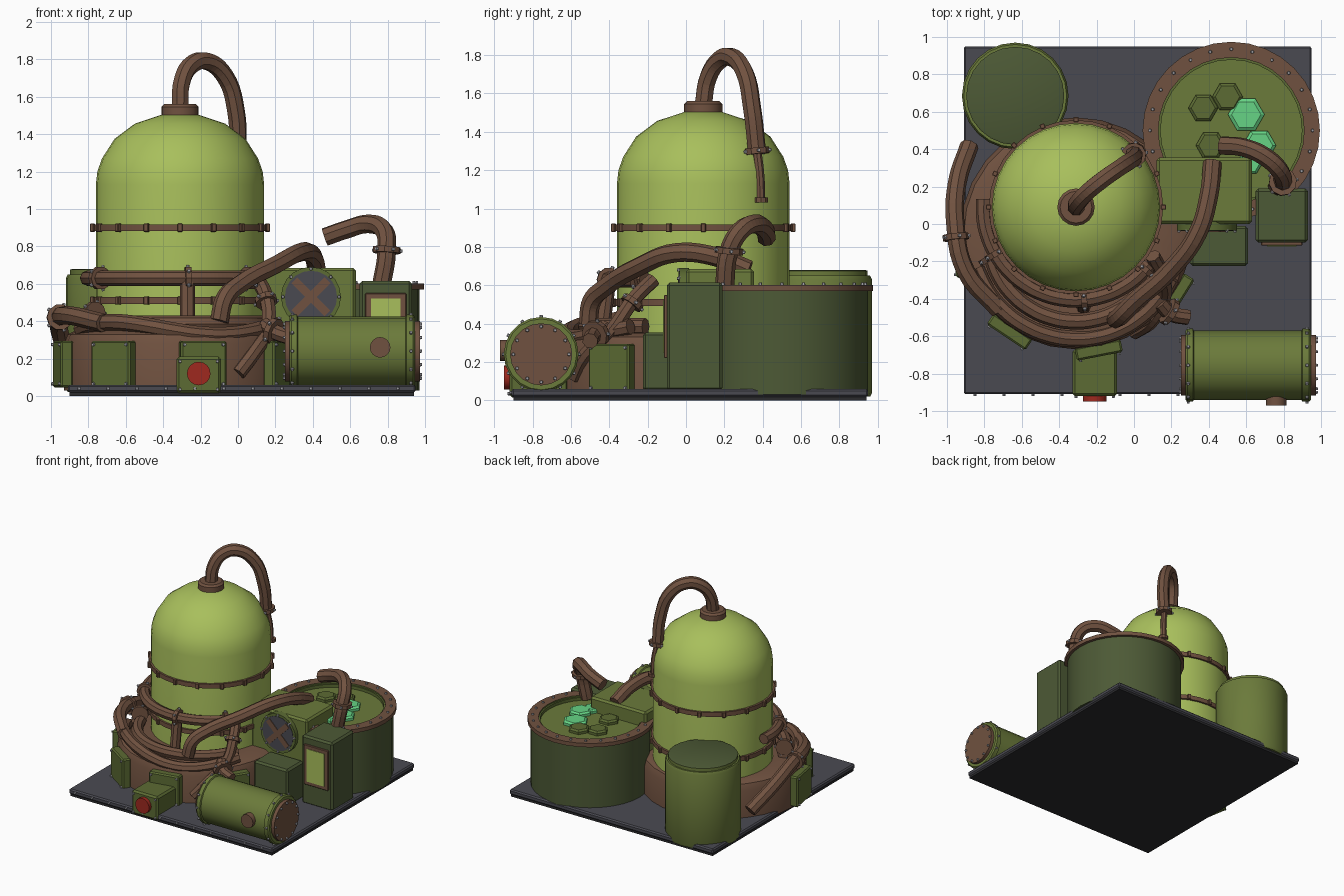
import bpy, bmesh, math
from mathutils import Vector, Matrix

if "Cube" in bpy.data.objects:
    bpy.data.objects.remove(bpy.data.objects["Cube"])


def material(name, r, g, b):
    m = bpy.data.materials.new(name)
    m.diffuse_color = [((c + .055) / 1.055) ** 2.4 for c in (r, g, b)] + [1]
    m.use_nodes = True
    m.node_tree.nodes["Principled BSDF"].inputs["Base Color"].default_value = m.diffuse_color
    return m


LIME = material("lime", .66, .75, .36)
MOSS = material("moss green", .42, .48, .23)
DARK = material("dark green", .30, .35, .21)
TRIM = material("olive trim", .36, .42, .20)
BROWN = material("brown", .44, .32, .25)
GREY = material("slate", .29, .29, .32)
STEEL = material("steel", .62, .62, .64)
RED = material("red", .62, .16, .12)
MINT = material("mint", .40, .83, .52)
BLACK = material("underside", .17, .17, .18)


def finish(name, bm, mats, smooth=False):
    me = bpy.data.meshes.new(name)
    bmesh.ops.recalc_face_normals(bm, faces=bm.faces)
    bm.to_mesh(me)
    bm.free()
    for m in (mats if isinstance(mats, list) else [mats]):
        me.materials.append(m)
    ob = bpy.data.objects.new(name, me)
    bpy.context.collection.objects.link(ob)
    if smooth:
        bpy.context.view_layer.objects.active = ob
        ob.select_set(True)
        bpy.ops.object.shade_smooth_by_angle(angle=math.radians(33))
        ob.select_set(False)
    return ob


def frame(pos, direction):
    return Matrix.Translation(pos) @ Vector(direction).to_track_quat('Z', 'Y').to_matrix().to_4x4()


def box(name, lo, hi, mat, bevel=.012, yaw=0):
    lo, hi = Vector(lo), Vector(hi)
    mtx = Matrix.Translation((lo + hi) / 2) @ Matrix.Rotation(yaw, 4, 'Z') @ Matrix.Diagonal((*(hi - lo), 1))
    bm = bmesh.new()
    bmesh.ops.create_cube(bm, size=1, matrix=mtx)
    if bevel:
        bmesh.ops.bevel(bm, geom=bm.edges[:], offset=bevel, segments=1, affect='EDGES')
    return finish(name, bm, mat)


def lathe(name, profile, pos, mats, sides=32, axis=(0, 0, 1), smooth=True, index=None):
    """Revolve (radius, height) points; index gives the material of each span."""
    bm = bmesh.new()
    rings = [[bm.verts.new((r * math.cos(k * math.tau / sides), r * math.sin(k * math.tau / sides), z))
              for k in range(sides)] for r, z in profile]
    for i in range(len(rings) - 1):
        for k in range(sides):
            n = (k + 1) % sides
            f = bm.faces.new((rings[i][k], rings[i][n], rings[i + 1][n], rings[i + 1][k]))
            f.material_index = index[i] if index else 0
    bm.faces.new(rings[0][::-1])
    bm.faces.new(rings[-1]).material_index = index[-1] if index else 0
    bm.transform(frame(pos, axis))
    return finish(name, bm, mats, smooth)


def disc(name, pos, r, depth, mat, axis=(0, 0, 1), sides=16):
    return lathe(name, [(r, -depth / 2), (r, depth / 2)], pos, mat, sides, axis)


def bolts(name, points, axis_of, size=.011):
    bm = bmesh.new()
    for p in points:
        bmesh.ops.create_cone(bm, cap_ends=True, segments=6, radius1=size, radius2=size * .7,
                              depth=size * 1.6, matrix=frame(p, axis_of(Vector(p))))
    return finish(name, bm, STEEL)


def pipe(name, pts, r=.046, mat=BROWN):
    cu = bpy.data.curves.new(name, 'CURVE')
    cu.dimensions = '3D'
    cu.bevel_depth, cu.bevel_resolution, cu.use_fill_caps, cu.resolution_u = r, 2, True, 5
    sp = cu.splines.new('BEZIER')
    sp.bezier_points.add(len(pts) - 1)
    for b, p in zip(sp.bezier_points, pts):
        b.co = p
        b.handle_left_type = b.handle_right_type = 'AUTO'
    tmp = bpy.data.objects.new(name + "_path", cu)
    bpy.context.collection.objects.link(tmp)
    me = bpy.data.meshes.new_from_object(tmp.evaluated_get(bpy.context.evaluated_depsgraph_get()))
    bpy.data.objects.remove(tmp)
    for f in me.polygons:
        f.use_smooth = False
        f.material_index = 0
    me.materials.clear()
    me.materials.append(mat)
    bpy.context.collection.objects.link(bpy.data.objects.new(name, me))


def flange(name, pos, axis, r=.066):
    disc(name, pos, r, .032, BROWN, axis, 10)
    m = frame(pos, axis)
    pts = [m @ Vector((r * math.cos(a), r * math.sin(a), 0)) for a in [k * math.tau / 5 for k in range(5)]]
    bolts(name + "_bolts", pts, lambda p: p - Vector(pos), .012)


def ring(c, r, z, a0, a1, n):
    step = math.radians(a1 - a0) / n
    return [(c[0] + r * math.cos(math.radians(a0) + i * step),
             c[1] + r * math.sin(math.radians(a0) + i * step), z) for i in range(n + 1)]


UP = lambda p: Vector((0, 0, 1))
FRONT = lambda p: Vector((0, -1, 0))

# floor plate
box("floor_underside", (-.90, -.90, 0), (.94, .94, .022), BLACK, 0)
box("floor_plate", (-.91, -.91, .018), (.95, .95, .06), GREY, .01)
bolts("floor_bolts", [(-.85 + i * .155, -.912, .04) for i in range(12)], FRONT)

# round plinth with service panels
D, P = (-.31, .09), (-.31, -.05)
lathe("plinth", [(.62, .03), (.62, .28), (.60, .33), (.56, .35), (.40, .35)], (*P, 0), BROWN, 28)
for i, deg in enumerate((-32, -79, -124, -170)):
    a = math.radians(deg)
    u, t = Vector((math.cos(a), math.sin(a), 0)), Vector((-math.sin(a), math.cos(a), 0))
    c = Vector((*P, .17)) + u * .635
    h = Vector((.035, .125, .125))
    box(f"service_panel_{i}", c - h, c + h, TRIM, .01, a)
    bolts(f"service_panel_bolts_{i}", [c + u * .037 + t * s * .105 + Vector((0, 0, v * .105))
                                       for s in (-1, 1) for v in (-1, 1)], lambda p, u=u: u)

# domed boiler
lathe("boiler", [(.45, .3), (.45, 1.13), (.442, 1.2), (.417, 1.27), (.35, 1.375), (.24, 1.457), (.10, 1.503)],
      (*D, 0), LIME, 32)
lathe("boiler_cap", [(.10, 1.49), (.10, 1.545), (.085, 1.56), (.06, 1.56)], (*D, 0), BROWN, 16)
for z in (.51, .90):
    lathe(f"boiler_band_{z}", [(.44, z - .018), (.466, z - .018), (.466, z + .018), (.44, z + .018)], (*D, 0), BROWN)
    for i, p in enumerate(ring(D, .468, z, 0, 337.5, 15)):
        q = Vector(p)
        h = Vector((.013, .013, .022))
        box(f"band_lug_{z}_{i}", q - h, q + h, BROWN, .003, i * math.tau / 16)

# chimney pipe from the cap
pipe("top_pipe", [(-.31, .09, 1.54), (-.30, .115, 1.68), (-.25, .17, 1.77), (-.17, .235, 1.79),
                  (-.07, .305, 1.71), (-.01, .345, 1.52), (.0, .37, 1.30)], .048)
pipe("top_pipe_tail", [(0, .37, 1.30), (.02, .385, 1.17), (.025, .39, 1.04)], .024)
flange("top_pipe_flange", (0, .37, 1.30), (.05, .1, -1))
disc("top_pipe_tip", (.025, .39, 1.045), .04, .025, BROWN, sides=10)

# pipework wrapped round the boiler
pipe("collar_pipe", ring(D, .495, .63, -185, -38, 12), .042)
for i, deg in enumerate((-150, -85, -42)):
    a = math.radians(deg)
    flange(f"collar_flange_{i}", (D[0] + .495 * math.cos(a), D[1] + .495 * math.sin(a), .63),
           (-math.sin(a), math.cos(a), 0), .062)
pipe("collar_drop", [(-.27, -.405, .62), (-.27, -.42, .5), (-.27, -.44, .36)], .04)
pipe("lower_pipe_inner", ring(P, .47, .385, -165, -20, 10), .044)
pipe("lower_pipe_outer", [(x, y, .36 + .035 * math.sin(i * .7))
                          for i, (x, y, z) in enumerate(ring(P, .565, 0, -160, -25, 10))], .044)
pipe("side_pipe", [(-.88, .42, .17), (-.945, .22, .31), (-.955, 0, .41), (-.90, -.25, .43), (-.72, -.46, .39)], .05)
flange("side_pipe_flange", (-.953, -.07, .42), (.1, -1, .1), .07)
flange("inner_pipe_flange", (-.77, -.18, .44), (.5, -.8, 0), .065)
pipe("feed_pipe", [(.42, .33, .68), (.40, .15, .75), (.34, -.05, .77), (.20, -.24, .70),
                   (.0, -.42, .59), (-.07, -.49, .52), (-.10, -.51, .40)], .05)
pipe("drain_pipe", [(.10, -.17, .63), (.15, -.27, .53), (.16, -.39, .36), (.09, -.52, .24), (.0, -.58, .12)], .04)
pipe("drain_stub", [(.14, -.42, .38), (.20, -.48, .34), (.29, -.50, .31)], .042)
flange("drain_flange_low", (.19, -.47, .345), (.8, -.5, -.3), .075)
flange("drain_flange_high", (.15, -.28, .51), (.2, -.6, -.8), .06)

# open vat with floating pads
V = (.52, .50)
lathe("vat", [(.45, .03), (.45, .57), (.474, .57), (.474, .602), (.39, .602), (.39, .59), (.378, .59), (.378, .565)],
      (*V, 0), [DARK, BROWN, TRIM, MOSS], 32, index=[0, 1, 1, 1, 2, 2, 2, 3])
bolts("vat_bolts", ring(V, .435, .605, 0, 345, 23), UP)
for i, (x, y, r, m) in enumerate(((.37, .62, .08, TRIM), (.50, .68, .082, TRIM), (.41, .42, .08, TRIM),
                                  (.60, .585, .098, MINT), (.67, .42, .09, MINT), (.62, .33, .07, MINT))):
    lathe(f"floating_pad_{i}", [(r, .55), (r, .585), (r * .8, .597)], (x, y, 0), m, 6,
          smooth=False)

# lidded drum in the back corner
lathe("back_drum", [(.275, .02), (.285, .04), (.285, .63), (.275, .65), (.262, .65), (.262, .675), (.25, .68)],
      (-.635, .685, 0), [MOSS, DARK], 24, index=[0, 0, 0, 0, 0, 1, 1])

# lying tank at the front corner
X = (1, 0, 0)
lathe("lying_tank", [(.185, 0), (.195, .01), (.195, .04), (.185, .045), (.185, .62), (.195, .625), (.195, .66), (.185, .67)],
      (.275, -.755, .24), MOSS, 20, X)
for i, (x, s) in enumerate(((.27, -1), (.955, 1))):
    disc(f"tank_end_{i}", (x, -.755, .24), .162, .035, BROWN, X, 20)
    rim = [k * math.tau / 12 for k in range(12)]
    bolts(f"tank_end_bolts_{i}", [(x + .02 * s, -.755 + .145 * math.cos(a), .24 + .145 * math.sin(a)) for a in rim],
          lambda p, s=s: Vector((s, 0, 0)))
    bolts(f"tank_rim_bolts_{i}", [(x + .02 - .025 * (s + 1), -.755 + .196 * math.cos(a), .24 + .196 * math.sin(a)) for a in rim],
          lambda p: Vector((0, p.y + .755, p.z - .24)))
disc("tank_plug", (.76, -.945, .26), .055, .05, BROWN, (0, -1, 0))

# fan housing
box("fan_housing", (.12, 0, .05), (.63, .355, .685), MOSS, .015)
Y = (0, -1, 0)
disc("fan_ring", (.39, -.01, .53), .16, .05, TRIM, Y, 20)
disc("fan_disc", (.39, -.034, .53), .14, .008, GREY, Y, 20)
for s in (-1, 1):
    ob = box(f"fan_blade_{s}", (-.125, -.004, -.022), (.125, .004, .022), BROWN, 0)
    ob.matrix_world = Matrix.Translation((.39, -.039, .53)) @ Matrix.Rotation(s * math.pi / 4, 4, 'Y')
bolts("fan_bolts", [(.39 + .15 * math.cos(k * math.tau / 8), -.037, .53 + .15 * math.sin(k * math.tau / 8))
                    for k in range(8)], FRONT)

# control cabinet with screen, and small cabinet
box("control_cabinet", (.65, -.10, .05), (.93, .19, .615), DARK, .015)
box("screen_frame", (.68, -.115, .22), (.90, -.095, .55), BROWN, .004)
box("screen", (.71, -.119, .25), (.87, -.112, .52), LIME, 0)
box("small_cabinet", (.30, -.225, .05), (.61, -.01, .355), DARK, .015)
pipe("cabinet_pipe", [(.765, .20, .58), (.795, .225, .78), (.78, .285, .885), (.70, .36, .92), (.58, .41, .89), (.465, .42, .85)], .05)
flange("cabinet_pipe_flange", (.795, .225, .78), (.05, .1, 1), .075)

# button box
box("button_box", (-.33, -.92, .015), (-.09, -.67, .21), TRIM, .014)
disc("button", (-.21, -.93, .12), .063, .04, RED, Y, 16)
bolts("button_box_bolts", [(-.21 + .1 * s, -.922, .11 + .075 * v) for s in (-1, 1) for v in (-1, 1)], FRONT)
